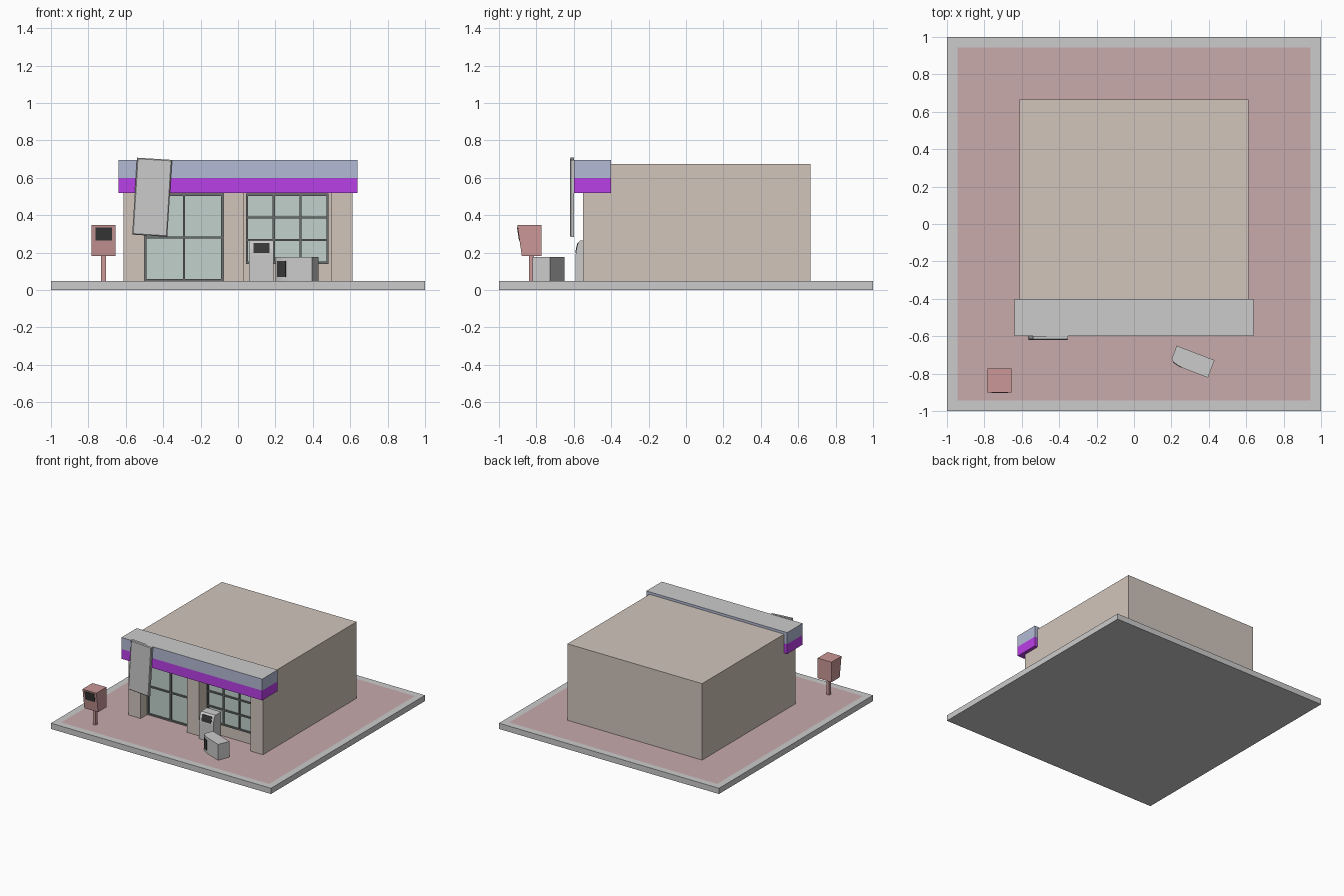
import bpy, bmesh
from math import radians
from mathutils import Matrix, Vector

if "Cube" in bpy.data.objects:
    bpy.data.objects.remove(bpy.data.objects["Cube"])


def mat(name, r, g, b):
    m = bpy.data.materials.new(name)
    m.diffuse_color = (r, g, b, 1)
    m.use_nodes = True
    m.node_tree.nodes["Principled BSDF"].inputs["Base Color"].default_value = m.diffuse_color
    return m


TAN = mat("tan", .64, .56, .50)
PAVE = mat("paving", .58, .40, .41)
PURPLE = mat("purple", .49, .05, .80)
BLUE = mat("blue", .45, .49, .66)
GLASS = mat("glass", .54, .64, .60)
BLACK = mat("black", .04, .04, .04)
FRAME = mat("frame", .15, .16, .16)
RED = mat("red", .60, .31, .31)
GREY = mat("grey", .60, .60, .60)
LIGHT = mat("light_grey", .70, .70, .70)


def finish(name, bm, *mats):
    bmesh.ops.recalc_face_normals(bm, faces=bm.faces)
    me = bpy.data.meshes.new(name)
    bm.to_mesh(me)
    bm.free()
    for m in mats:
        me.materials.append(m)
    ob = bpy.data.objects.new(name, me)
    bpy.context.collection.objects.link(ob)
    return ob


def add_box(bm, x, y, z):
    size = Matrix.Diagonal((x[1] - x[0], y[1] - y[0], z[1] - z[0], 1))
    mid = Matrix.Translation((sum(x) / 2, sum(y) / 2, sum(z) / 2))
    return bmesh.ops.create_cube(bm, size=1, matrix=mid @ size)


def box(name, x, y, z, *mats):
    bm = bmesh.new()
    add_box(bm, x, y, z)
    return finish(name, bm, *mats)


def face_towards(bm, d):
    bm.normal_update()
    return max(bm.faces, key=lambda f: f.normal.dot(Vector(d)))


def extrude_x(name, profile, x0, x1, *mats):
    """Extrude a (y, z) outline along x."""
    bm = bmesh.new()
    f = bm.faces.new([bm.verts.new((x0, y, z)) for y, z in profile])
    g = bmesh.ops.extrude_face_region(bm, geom=[f])["geom"]
    bmesh.ops.translate(bm, vec=(x1 - x0, 0, 0),
                        verts=[v for v in g if isinstance(v, bmesh.types.BMVert)])
    return finish(name, bm, *mats)


def window(name, x, z, cols, rows, y=-.45, t=.012):
    """Glass pane with a grid of frame bars."""
    box(name + "_glass", x, (y - .004, y + .01), z, GLASS)
    bm = bmesh.new()
    for i in range(cols + 1):
        c = x[0] + t / 2 + (x[1] - x[0] - t) * i / cols
        add_box(bm, (c - t / 2, c + t / 2), (y - .015, y), z)
    for i in range(rows + 1):
        c = z[0] + t / 2 + (z[1] - z[0] - t) * i / rows
        add_box(bm, x, (y - .014, y), (c - t / 2, c + t / 2))
    finish(name + "_frame", bm, FRAME)


# Kerb slab with inset paving
bm = bmesh.new()
add_box(bm, (-1, 1), (-1, 1), (0, .047))
top = face_towards(bm, (0, 0, 1))
bmesh.ops.inset_individual(bm, faces=[top], thickness=.078)
top.material_index = 1
finish("ground_slab", bm, LIGHT, PAVE)

# Building body and front piers
box("building", (-.612, .612), (-.45, .665), (.047, .675), TAN)
for i, x in enumerate([(-.612, -.5), (-.078, .03), (.497, .612)]):
    box(f"pier_{i}", x, (-.55, -.45), (.047, .52), TAN)

# Doors and shop window
window("doors", (-.5, -.078), (.047, .515), 2, 2)
window("shop_window", (.042, .484), (.14, .515), 3, 3)

# Canopy: purple band, blue band with grey top
box("canopy_band", (-.64, .64), (-.6, -.4), (.52, .6), PURPLE)
bm = bmesh.new()
add_box(bm, (-.64, .64), (-.6, -.4), (.6, .695))
face_towards(bm, (0, 0, 1)).material_index = 1
finish("canopy_fascia", bm, BLUE, GREY)

# Crooked hanging sign with a raised inner panel
bm = bmesh.new()
add_box(bm, (-.094, .094), (-.006, .012), (-.206, .206))
bmesh.ops.inset_individual(bm, faces=[face_towards(bm, (0, -1, 0))],
                           thickness=.008, depth=.005)
sign = finish("hanging_sign", bm, LIGHT)
sign.matrix_world = Matrix.Translation((-.459, -.61, .496)) @ Matrix.Rotation(radians(3.6), 4, "Y")

# Cash machines: one upright, one lying on its side
def machine(name, m):
    outline = [(-.05, 0), (-.05, .14), (-.046, .175), (-.037, .205),
               (-.025, .217), (.05, .217), (.05, 0)]
    parts = [extrude_x(name + "_body", outline, -.065, .065, GREY)]
    screen = [(-.0515, .15), (-.0485, .175), (-.0405, .204), (-.03, .204), (-.03, .15)]
    parts.append(extrude_x(name + "_screen", screen, -.043, .043, BLACK))
    for p in parts:
        p.matrix_world = m


machine("standing_machine", Matrix.Translation((.125, -.54, .047)))
machine("fallen_machine", Matrix.Translation((.413, -.775, .112))
        @ Matrix.Rotation(radians(-21), 4, "Z") @ Matrix.Rotation(radians(-90), 4, "Y"))

# Red kiosk on a post
box("kiosk_post", (-.732, -.706), (-.84, -.814), (.047, .19), RED)
extrude_x("kiosk_head", [(-.878, .183), (-.902, .348), (-.772, .348), (-.772, .183)],
          -.782, -.656, RED)
extrude_x("kiosk_screen", [(-.893, .265), (-.9035, .335), (-.885, .335), (-.88, .265)],
          -.763, -.675, BLACK)
